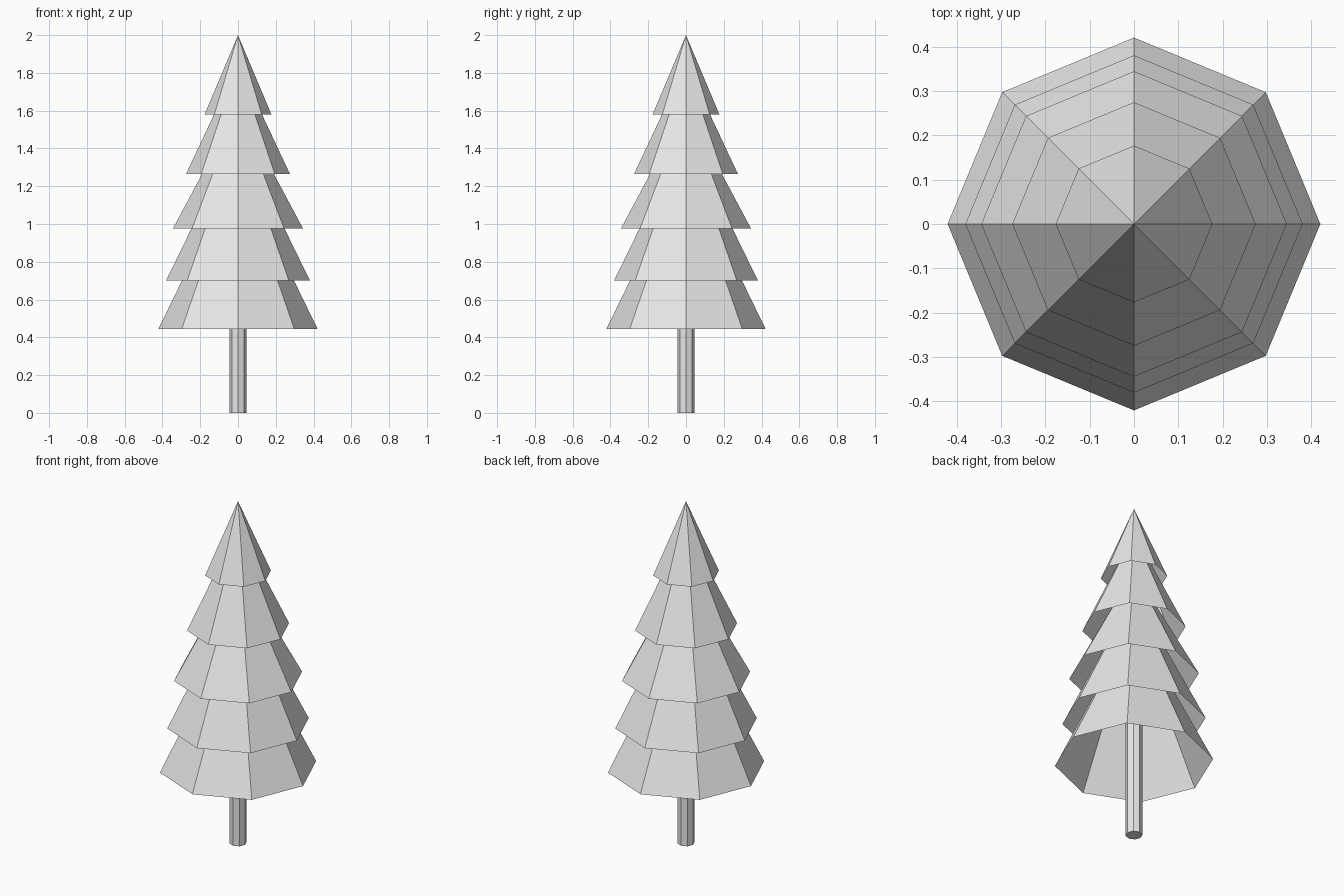
import bpy
import bmesh

cube = bpy.data.objects.get("Cube")
if cube:
    bpy.data.objects.remove(cube, do_unlink=True)

SIDES = 8

# One plain grey for the whole tree
grey = bpy.data.materials.new("light_grey")
grey.use_nodes = True
colour = (0.8, 0.8, 0.8, 1)
grey.diffuse_color = colour
grey.node_tree.nodes["Principled BSDF"].inputs["Base Color"].default_value = colour


def add_part(name, bm):
    mesh = bpy.data.meshes.new(name)
    bm.to_mesh(mesh)
    bm.free()
    mesh.materials.append(grey)
    obj = bpy.data.objects.new(name, mesh)
    bpy.context.collection.objects.link(obj)
    return obj


def foliage_tier(name, radius, base, apex):
    """Hollow pyramid, open underneath, with corners on the axes."""
    bm = bmesh.new()
    bmesh.ops.create_cone(bm, segments=SIDES, radius1=radius, radius2=0,
                          depth=apex - base, cap_ends=False)
    bmesh.ops.remove_doubles(bm, verts=bm.verts, dist=0.0001)
    bmesh.ops.translate(bm, verts=bm.verts, vec=(0, 0, (base + apex) / 2))
    return add_part(name, bm)


def tree_trunk(radius, height):
    bm = bmesh.new()
    bmesh.ops.create_cone(bm, segments=SIDES, radius1=radius, radius2=radius,
                          depth=height, cap_ends=True)
    bmesh.ops.translate(bm, verts=bm.verts, vec=(0, 0, height / 2))
    return add_part("trunk", bm)


# Foliage from bottom to top: radius, base height, apex height
tiers = [
    (0.421, 0.445, 1.31),
    (0.381, 0.70, 1.48),
    (0.345, 0.975, 1.62),
    (0.275, 1.265, 1.85),
    (0.177, 1.58, 2.0),
]
for number, (radius, base, apex) in enumerate(tiers, 1):
    foliage_tier(f"foliage_tier_{number}", radius, base, apex)

# Trunk runs up inside the lowest tier
tree_trunk(0.045, 1.2)
